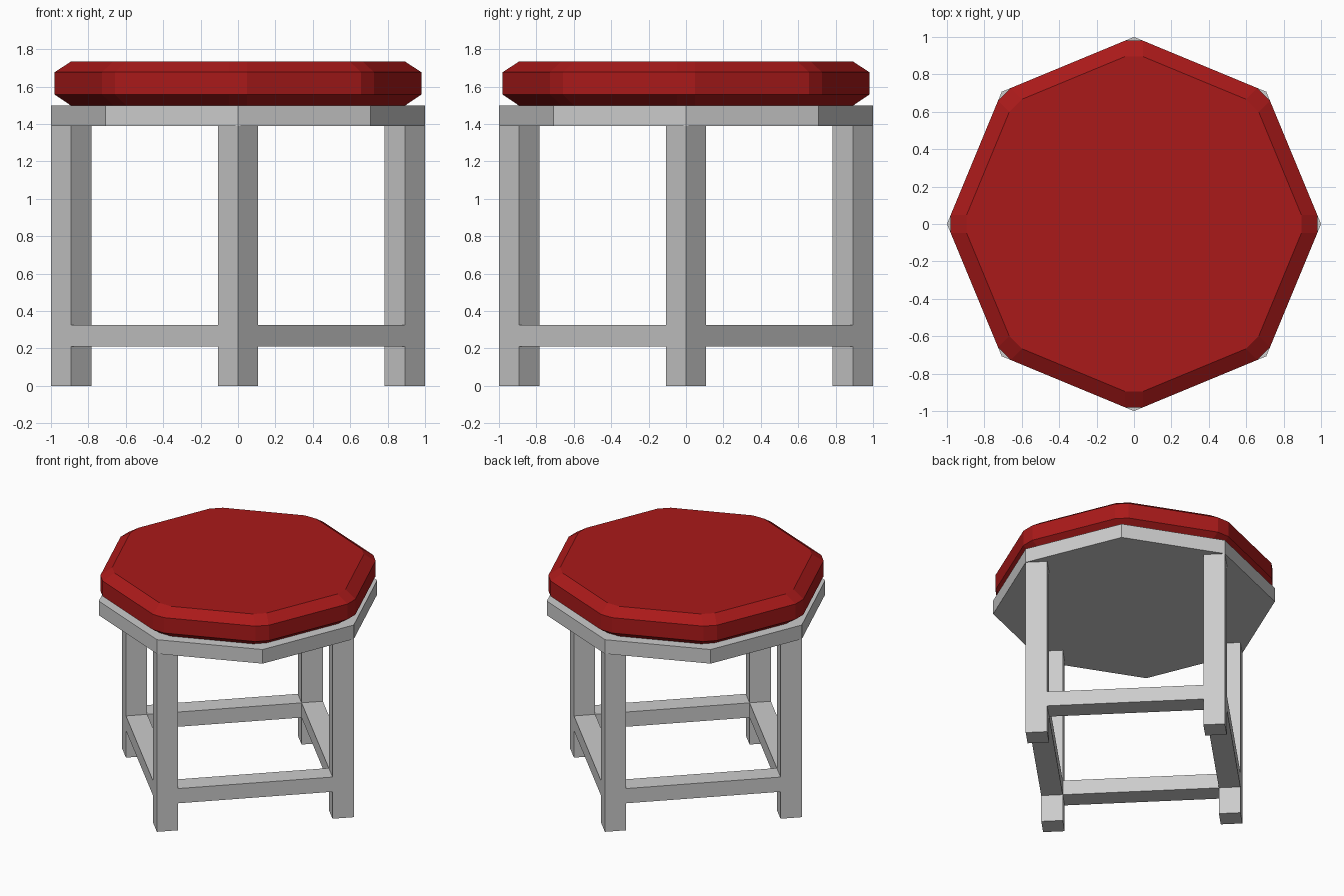
import bpy, bmesh
from math import cos, sin, tan, pi, sqrt

if "Cube" in bpy.data.objects:
    bpy.data.objects.remove(bpy.data.objects["Cube"])


def loft(name, rings):
    """Closed solid from stacked rings of (x, y, z) points."""
    bm = bmesh.new()
    loops = [[bm.verts.new(p) for p in ring] for ring in rings]
    n = len(loops[0])
    for a, b in zip(loops, loops[1:]):
        for i in range(n):
            j = (i + 1) % n
            bm.faces.new((a[i], a[j], b[j], b[i]))
    bm.faces.new(loops[0][::-1])
    bm.faces.new(loops[-1])
    bmesh.ops.recalc_face_normals(bm, faces=bm.faces[:])
    me = bpy.data.meshes.new(name)
    bm.to_mesh(me)
    bm.free()
    ob = bpy.data.objects.new(name, me)
    bpy.context.collection.objects.link(ob)
    return ob


def octagon(r, z):
    return [(r * cos(i * pi / 4), r * sin(i * pi / 4), z) for i in range(8)]


def clipped_octagon(r, z, cut=0.02):
    """Octagon whose corners are cut back by a small flat."""
    h = cut / tan(pi / 8)
    pts = []
    for i in range(8):
        c, s = cos(i * pi / 4), sin(i * pi / 4)
        for t in (-h, h):
            pts.append(((r - cut) * c - t * s, (r - cut) * s + t * c, z))
    return pts


def box(name, size, loc, rot):
    x, y, z = (v / 2 for v in size)
    base = [(-x, -y), (x, -y), (x, y), (-x, y)]
    ob = loft(name, [[(px, py, h) for px, py in base] for h in (-z, z)])
    ob.location = loc
    ob.rotation_euler.z = rot
    return ob


# Octagonal seat board
loft("seat_board", [octagon(1, 1.39), octagon(1, 1.5)])

# Bevelled red cushion
cushion = loft("cushion", [clipped_octagon(r, z) for r, z in
               ((0.915, 1.5), (1, 1.557), (1, 1.677), (0.915, 1.733))])
red = bpy.data.materials.new("red_fabric")
red.diffuse_color = (0.4, 0.01, 0.01, 1)
red.use_nodes = True
red.node_tree.nodes["Principled BSDF"].inputs["Base Color"].default_value = red.diffuse_color
cushion.data.materials.append(red)

# Four square legs set diagonally, joined by flush stretchers
half_diag = 0.108
side = half_diag * sqrt(2)
reach = 1 - half_diag
span = reach * sqrt(2) - side
for i, (leg, rail) in enumerate((("right", "back_right"), ("back", "back_left"),
                                 ("left", "front_left"), ("front", "front_right"))):
    a = i * pi / 2
    box(leg + "_leg", (side, side, 1.39),
        (reach * cos(a), reach * sin(a), 0.695), pi / 4)
    b = a + pi / 4
    d = reach / sqrt(2)
    box(rail + "_stretcher", (side, span, 0.115),
        (d * cos(b), d * sin(b), 0.268), b)
